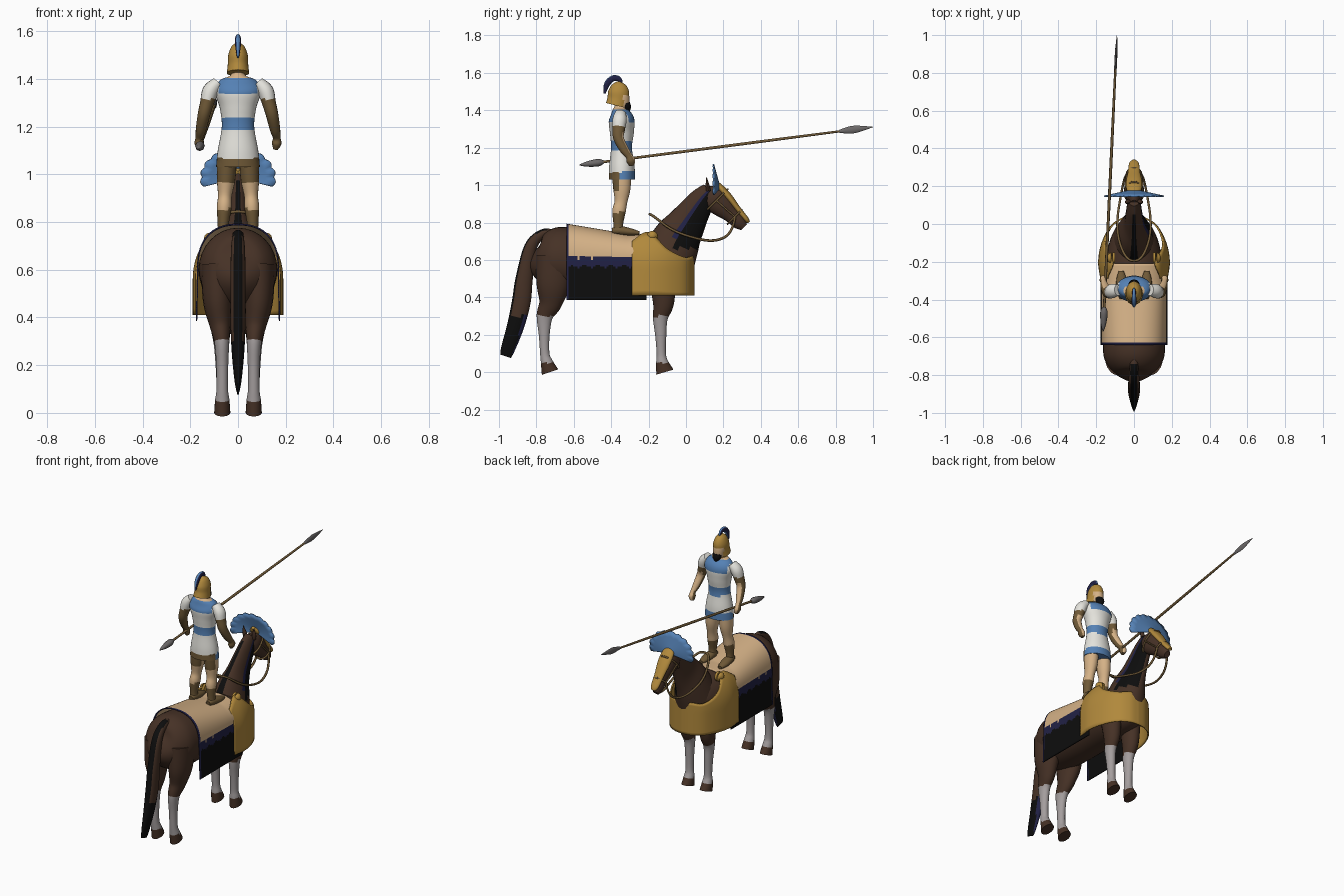
import bpy, bmesh, math
from mathutils import Vector

if "Cube" in bpy.data.objects:
    bpy.data.objects.remove(bpy.data.objects["Cube"])

COLOURS = {
    "horse brown": (.061, .031, .019), "black": (.004, .004, .004),
    "navy": (.015, .015, .06), "gold": (.44, .25, .045),
    "sand": (.66, .44, .24), "blue": (.09, .22, .46),
    "white": (.78, .77, .72), "bronze": (.16, .1, .038),
    "wrap grey": (.37, .34, .34), "steel": (.15, .14, .14),
}
MATS = {}
for label, rgb in COLOURS.items():
    m = bpy.data.materials.new(label)
    m.use_nodes = True
    m.diffuse_color = (*rgb, 1)
    bsdf = m.node_tree.nodes["Principled BSDF"]
    bsdf.inputs["Base Color"].default_value = (*rgb, 1)
    bsdf.inputs["Roughness"].default_value = .8
    MATS[label] = m


def finish(name, bm, colour, thick=0):
    """Turn a bmesh into an object; colour is a name or a rule(centre, normal)."""
    if not thick:
        bmesh.ops.recalc_face_normals(bm, faces=bm.faces)
    bm.normal_update()
    me = bpy.data.meshes.new(name)
    used = []
    for f in bm.faces:
        c = colour if isinstance(colour, str) else colour(f.calc_center_median(), f.normal)
        if c not in used:
            used.append(c)
            me.materials.append(MATS[c])
        f.material_index = used.index(c)
    bm.to_mesh(me)
    bm.free()
    ob = bpy.data.objects.new(name, me)
    bpy.context.collection.objects.link(ob)
    if thick:
        ob.modifiers.new("thickness", "SOLIDIFY").thickness = thick
    bpy.ops.object.select_all(action="DESELECT")
    ob.select_set(True)
    bpy.context.view_layer.objects.active = ob
    bpy.ops.object.shade_smooth_by_angle(angle=math.radians(50))
    return ob


def spline(rows, steps):
    """Catmull-Rom interpolation of rows of numbers."""
    out = []
    for i in range(len(rows) - 1):
        a, b, c, d = (rows[min(max(k, 0), len(rows) - 1)] for k in range(i - 1, i + 3))
        for s in range(steps):
            t = s / steps
            out.append([(2 * q + (r - p) * t + (2 * p - 5 * q + 4 * r - w) * t * t
                         + (3 * q - p - 3 * r + w) * t ** 3) / 2
                        for p, q, r, w in zip(a, b, c, d)])
    return out + [list(rows[-1])]


def loft(name, rows, colour, steps=5, sides=20, flip=1, keep=None):
    """Elliptic skin along rows of (x, y, z, half width, half depth)."""
    pts = spline([(r[0] * flip, *r[1:]) for r in rows], steps)
    bm = bmesh.new()
    rings = []
    for i, p in enumerate(pts):
        tan = Vector(pts[min(i + 1, len(pts) - 1)][:3]) - Vector(pts[max(i - 1, 0)][:3])
        tan.normalize()
        side = (Vector((1, 0, 0)) - tan * tan.x).normalized()
        deep = tan.cross(side)
        ring = []
        for k in range(sides):
            a = math.tau * k / sides
            ring.append(bm.verts.new(Vector(p[:3]) + side * math.cos(a) * max(p[3], .001)
                                     + deep * math.sin(a) * max(p[4], .001)))
        rings.append(ring)
    for r, q in zip(rings, rings[1:]):
        for k in range(sides):
            n = (k + 1) % sides
            bm.faces.new((r[k], r[n], q[n], q[k]))
    bm.faces.new(rings[0])
    bm.faces.new(rings[-1])
    if keep:
        bad = [f for f in bm.faces if not keep(f.calc_center_median())]
        bmesh.ops.delete(bm, geom=bad, context="FACES")
    return finish(name, bm, colour)


def sheet(name, point, nu, nv, colour, thick):
    """Grid surface from point(u, v), u and v in 0..1."""
    bm = bmesh.new()
    g = [[bm.verts.new(point(i / nu, j / nv)) for j in range(nv + 1)] for i in range(nu + 1)]
    for i in range(nu):
        for j in range(nv):
            bm.faces.new((g[i][j], g[i + 1][j], g[i + 1][j + 1], g[i][j + 1]))
    return finish(name, bm, colour, thick)


def cord(name, pts, radius, colour, closed=False):
    """Round strap through the points."""
    cu = bpy.data.curves.new(name, "CURVE")
    cu.dimensions = "3D"
    cu.bevel_depth = radius
    cu.bevel_resolution = 1
    cu.resolution_u = 5
    sp = cu.splines.new("NURBS")
    sp.points.add(len(pts) - 1)
    for p, co in zip(sp.points, pts):
        p.co = (*co, 1)
    sp.order_u = 3
    sp.use_cyclic_u = closed
    sp.use_endpoint_u = not closed
    cu.materials.append(MATS[colour])
    bpy.context.collection.objects.link(bpy.data.objects.new(name, cu))


# Horse body, neck and head
loft("horse_body", [(0, -.815, .63, .02, .03), (0, -.79, .62, .1, .11), (0, -.72, .61, .155, .163),
                    (0, -.62, .6, .165, .172), (0, -.5, .585, .16, .165), (0, -.35, .575, .155, .155),
                    (0, -.2, .575, .15, .155), (0, -.08, .57, .125, .14), (0, -.01, .57, .085, .1),
                    (0, .02, .57, .03, .04)], "horse brown", sides=32)


def neck_colour(c, n):
    crest = n.y * -.84 + n.z * .54
    if crest > .9:
        return "black"
    if c.x > .012 and c.z > .66 and crest < .1:
        return "navy" if crest > 0 else "black"
    return "horse brown"


loft("horse_neck", [(0, -.1, .6, .12, .15), (0, -.05, .71, .085, .13), (0, 0, .79, .055, .105),
                    (0, .045, .86, .045, .085), (0, .09, .925, .038, .068), (0, .13, .975, .03, .045)],
     neck_colour, sides=28)
loft("horse_head", [(0, .105, .975, .02, .03), (0, .145, .935, .044, .07), (0, .195, .89, .042, .064),
                    (0, .245, .84, .03, .044), (0, .285, .8, .028, .038), (0, .31, .775, .018, .022)],
     "horse brown")
loft("face_armour", [(0, .155, 1.02, .012, .008), (0, .18, .99, .038, .018), (0, .225, .94, .042, .02),
                     (0, .275, .875, .032, .016), (0, .32, .82, .026, .014), (0, .335, .8, .012, .008)], "gold")
for s, label in ((1, "left"), (-1, "right")):
    loft(label + "_ear", [(.03, .12, .97, .014, .012), (.035, .115, 1, .014, .01), (.038, .11, 1.04, .002, .002)],
         "horse brown", sides=8, flip=s)


# Feathered crest across the horse's head
def fan(u, v):
    a = math.radians(-18 + 216 * u)
    r = v * (.94 + .06 * abs(math.sin(11 * math.pi * u)))
    return Vector((.16 * r * math.cos(a), .185 - .035 * r, .985 + .128 * r * math.sin(a)))


sheet("horse_crest", fan, 66, 4, "blue", .008)


# Horse legs, with pale wraps between knee and hoof
def leg_colour(c, n):
    return "wrap grey" if .05 < c.z < .3 else "horse brown"


for s, label in ((1, "left"), (-1, "right")):
    loft("hind_leg_" + label, [(.085, -.7, .62, .07, .1), (.085, -.71, .47, .062, .09), (.075, -.725, .37, .045, .062),
                               (.068, -.755, .3, .032, .044), (.066, -.758, .2, .025, .029),
                               (.066, -.755, .1, .024, .025), (.066, -.745, .055, .03, .032),
                               (.066, -.727, 0, .034, .046)], leg_colour, flip=s)
    loft("front_leg_" + label, [(.075, -.13, .56, .06, .08), (.072, -.12, .38, .046, .058), (.07, -.137, .29, .032, .04),
                                (.068, -.135, .2, .026, .03), (.066, -.132, .1, .024, .025),
                                (.066, -.128, .055, .03, .032), (.066, -.113, 0, .034, .048)], leg_colour, flip=s)


# Tail
def tail_colour(c, n):
    if c.z < .3:
        return "navy" if n.y > .4 else "black"
    return "black" if abs(c.x) < .018 and n.y < 0 else "horse brown"


loft("tail", [(0, -.7, .74, .02, .02), (0, -.765, .74, .024, .025), (0, -.83, .67, .03, .034),
              (0, -.865, .5, .032, .046), (0, -.88, .38, .032, .05), (0, -.91, .25, .026, .046),
              (0, -.95, .13, .014, .038), (0, -.965, .085, .004, .03)], tail_colour, steps=6)


# Saddle cloth draped over the back
def cloth_point(u, v):
    y = -.64 + .43 * u
    top = .788 - .055 * min(1, u * 1.3)
    t = abs(2 * v - 1)
    side = 1 if v > .5 else -1
    if t > .5:
        x, z = .166 + .01 * (t - .5), .6 - .215 * (t - .5) * 2
    else:
        a = t * math.pi
        x, z = .166 * math.sin(a) ** .85, .6 + (top - .6) * math.cos(a) ** .8
    return Vector((side * x, y, z))


def cloth_colour(c, n):
    if c.y < -.625:
        return "navy"
    wave = .006 * math.sin(c.y * 90)
    return "sand" if c.z > .615 + wave else "navy" if c.z > .565 + wave else "black"


sheet("saddle_cloth", cloth_point, 36, 96, cloth_colour, .006)

# Chest armour wrapped around the horse's front
PLAN = spline([(.178, -.29, .7), (.19, -.2, .75), (.172, -.1, .66), (.125, -.01, .615), (.06, .035, .62), (0, .045, .615)], 6)
PLAN += [(-x, y, z) for x, y, z in reversed(PLAN[:-1])]


def armour_point(u, v):
    x, y, top = PLAN[round(u * (len(PLAN) - 1))]
    z = .41 + (top - .41) * v
    lean = max(0, (z - .56) / .19) * .8
    return Vector((x * math.sqrt(1 - lean * lean), y, z))


sheet("chest_armour", armour_point, len(PLAN) - 1, 12, "gold", .008)
for s, label in ((1, "left"), (-1, "right")):
    loft("armour_boss_" + label, [(.1, -.18, .725, .03, .03), (.125, -.18, .725, .028, .028), (.14, -.18, .72, .01, .01)],
         "gold", flip=s)

# Bridle and reins
half = [(.038, .262, .83), (.05, .25, .74), (.07, .15, .695), (.09, .03, .72), (.085, -.08, .76), (.045, -.18, .84)]
cord("reins", half + [(0, -.2, .845)] + [(-x, y, z) for x, y, z in reversed(half)], .007, "bronze")
for name, y, z, w, d in (("noseband", .26, .83, .04, .055), ("browband", .165, .92, .05, .085)):
    ring = [math.tau * k / 12 for k in range(12)]
    cord(name, [(w * math.cos(a), y + d * .7 * math.sin(a), z + d * .7 * math.sin(a)) for a in ring],
         .006, "bronze", True)
for s, label in ((1, "left"), (-1, "right")):
    cord("cheek_strap_" + label, [(.05 * s, .16, .92), (.046 * s, .21, .875), (.036 * s, .262, .83)], .005, "bronze")


# Rider's tunic
def tunic_colour(c, n):
    if c.z > 1.405:
        return "sand"
    if c.z < 1.07:
        return "blue" if c.y > -.35 else "bronze"
    if 1.18 < c.z < 1.235 or (c.z > 1.335 and abs(c.x) < .082):
        return "blue"
    return "white"


loft("tunic", [(0, -.343, 1.03, .092, .07), (0, -.343, 1.1, .085, .068), (0, -.345, 1.2, .068, .056),
               (0, -.343, 1.28, .077, .064), (0, -.345, 1.35, .098, .068), (0, -.352, 1.395, .075, .045),
               (0, -.352, 1.415, .032, .032), (0, -.35, 1.45, .028, .03)], tunic_colour, steps=7, sides=32)


# Rider's limbs
def arm_colour(c, n):
    if c.z > 1.315:
        return "white"
    return "sand" if n.y > .55 and c.z < 1.28 else "bronze"


def shin_colour(c, n):
    return "bronze" if c.z < .855 or (c.z > .97 and n.y < -.2) else "sand"


for s, label in ((1, "left"), (-1, "right")):
    loft("arm_" + label, [(.085, -.35, 1.385, .025, .03), (.115, -.355, 1.35, .034, .038), (.13, -.36, 1.3, .029, .034),
                          (.143, -.36, 1.25, .026, .028), (.155, -.33, 1.19, .022, .024),
                          (.162, -.305, 1.155, .016, .018), (.162, -.295, 1.13, .02, .024),
                          (.157, -.29, 1.105, .01, .014)], arm_colour, sides=16, flip=s)
    loft("leg_" + label, [(.046, -.345, 1.07, .042, .052), (.05, -.343, .98, .039, .046), (.055, -.348, .91, .029, .034),
                          (.058, -.358, .86, .031, .036), (.062, -.362, .79, .023, .026),
                          (.062, -.358, .745, .024, .03)], shin_colour, flip=s)
    loft("foot_" + label, [(.062, -.395, .755, .015, .015), (.063, -.36, .758, .026, .024), (.066, -.3, .75, .028, .02),
                           (.068, -.25, .743, .014, .01)], "bronze", flip=s)

# Rider's head, beard, helmet and plume
loft("rider_head", [(0, -.345, 1.405, .02, .024), (0, -.34, 1.43, .032, .036), (0, -.345, 1.47, .036, .042),
                    (0, -.35, 1.51, .03, .036)], "sand")
loft("beard", [(0, -.31, 1.392, .008, .01), (0, -.315, 1.415, .026, .022), (0, -.322, 1.437, .03, .022)], "black")
loft("helmet", [(0, -.372, 1.425, .047, .058), (0, -.364, 1.46, .043, .056), (0, -.36, 1.5, .041, .056),
                (0, -.36, 1.535, .028, .038), (0, -.36, 1.553, .008, .01)], "gold", sides=28,
     keep=lambda c: c.z > 1.48 or c.y < -.335)
loft("plume", [(0, -.345, 1.545, .006, .008), (0, -.36, 1.568, .01, .014), (0, -.392, 1.57, .012, .016),
               (0, -.422, 1.54, .012, .016), (0, -.436, 1.49, .004, .006)],
     lambda c, n: "navy" if abs(n.x) > .75 else "blue")

# Long spear held in the right hand
def spear_row(y, wide, deep):
    return (-.137 + .047 * y, y, 1.181 + .1296 * y, wide, deep)


loft("spear_shaft", [spear_row(-.46, .007, .007), spear_row(.3, .008, .008), spear_row(.85, .006, .006)],
     "bronze", sides=10)
loft("spear_butt", [spear_row(*r) for r in ((-.57, .002, .002), (-.53, .014, .014), (-.47, .02, .02),
                                            (-.44, .009, .009))], "steel", sides=8)
loft("spear_head", [spear_row(*r) for r in ((.82, .007, .008), (.88, .007, .02), (.93, .006, .016),
                                            (1, .001, .001))], "steel", sides=8)
